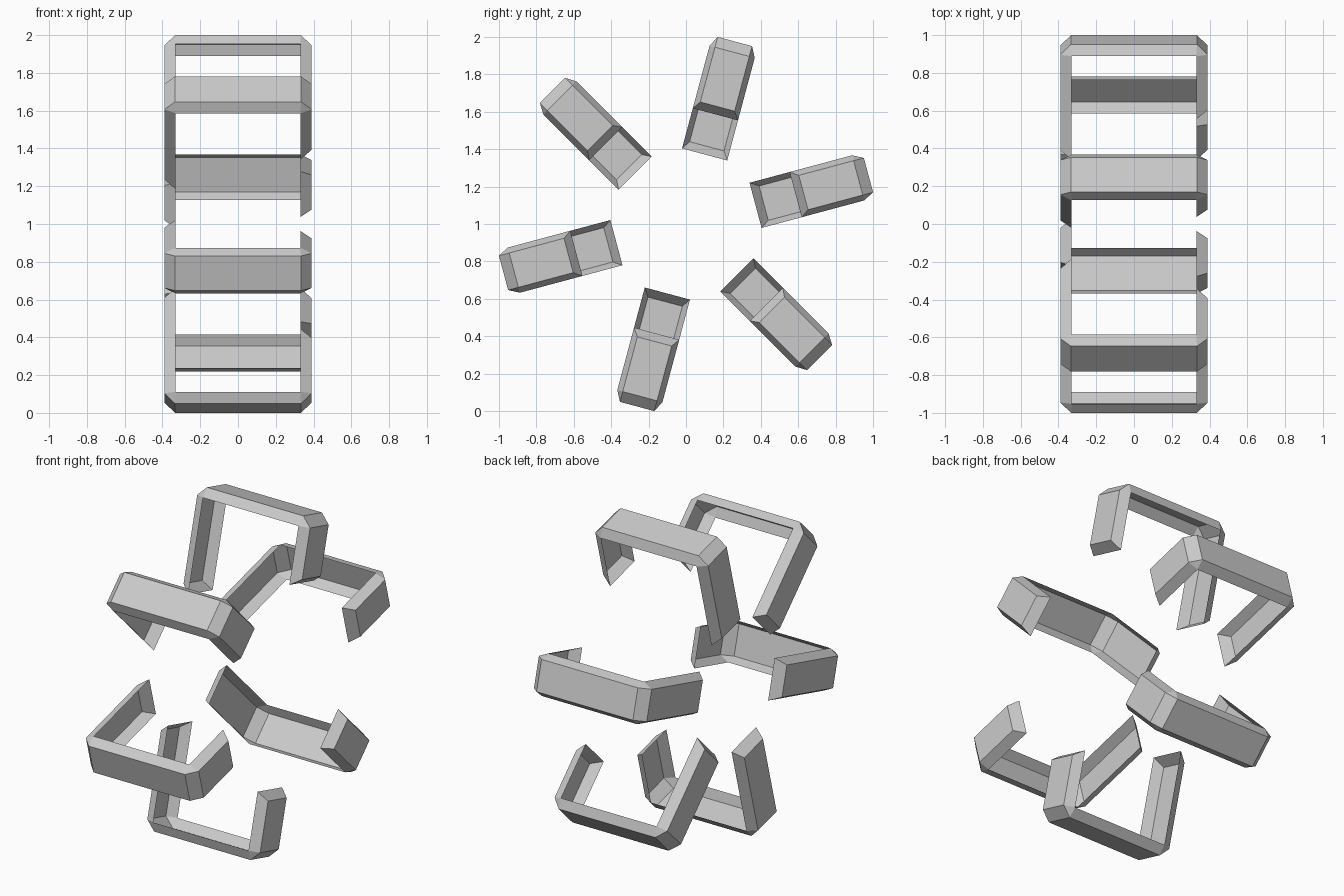
import bpy, bmesh, math

if "Cube" in bpy.data.objects:
    bpy.data.objects.remove(bpy.data.objects["Cube"])

# Staple-shaped open channel: (x, radius) paths, one leg shorter than the other
OUTER = [(-0.39, 0.43), (-0.39, 0.953), (-0.333, 1.01),
         (0.333, 1.01), (0.39, 0.953), (0.39, 0.65)]
RIM = [(-0.33, 0.385), (-0.33, 0.953), (0.33, 0.953), (0.33, 0.607)]
RIM_INDEX = [0, 1, 1, 2, 2, 3]      # rim point beside each outer point
OUTER_HALF, RIM_HALF = 0.095, 0.125


def bracket_mesh():
    bm = bmesh.new()

    def row(path, half):
        return [bm.verts.new((x, r, half)) for x, r in path]

    top, bottom = row(OUTER, OUTER_HALF), row(OUTER, -OUTER_HALF)
    rim_top, rim_bottom = row(RIM, RIM_HALF), row(RIM, -RIM_HALF)

    for i in range(5):
        # outer plate, then the flared side walls (triangles at the corners)
        bm.faces.new((top[i], top[i + 1], bottom[i + 1], bottom[i]))
        a, b = RIM_INDEX[i], RIM_INDEX[i + 1]
        for edge, rim in ((top, rim_top), (bottom, rim_bottom)):
            corners = [edge[i], edge[i + 1], rim[b]]
            if a != b:
                corners.append(rim[a])
            bm.faces.new(corners)
    # slanted leg ends
    for i in (0, -1):
        bm.faces.new((top[i], bottom[i], rim_bottom[i], rim_top[i]))

    bmesh.ops.recalc_face_normals(bm, faces=bm.faces)
    web = max(bm.faces, key=lambda f: f.calc_center_median().y)
    if web.normal.y < 0:
        bmesh.ops.reverse_faces(bm, faces=bm.faces)
    mesh = bpy.data.meshes.new("bracket")
    bm.to_mesh(mesh)
    bm.free()
    return mesh


# Six brackets around the x axis
mesh = bracket_mesh()
for k in range(6):
    ob = bpy.data.objects.new(f"bracket_{k + 1}", mesh)
    ob.location.z = 1.0
    ob.rotation_euler.x = math.radians(15 + 60 * k)
    bpy.context.collection.objects.link(ob)
